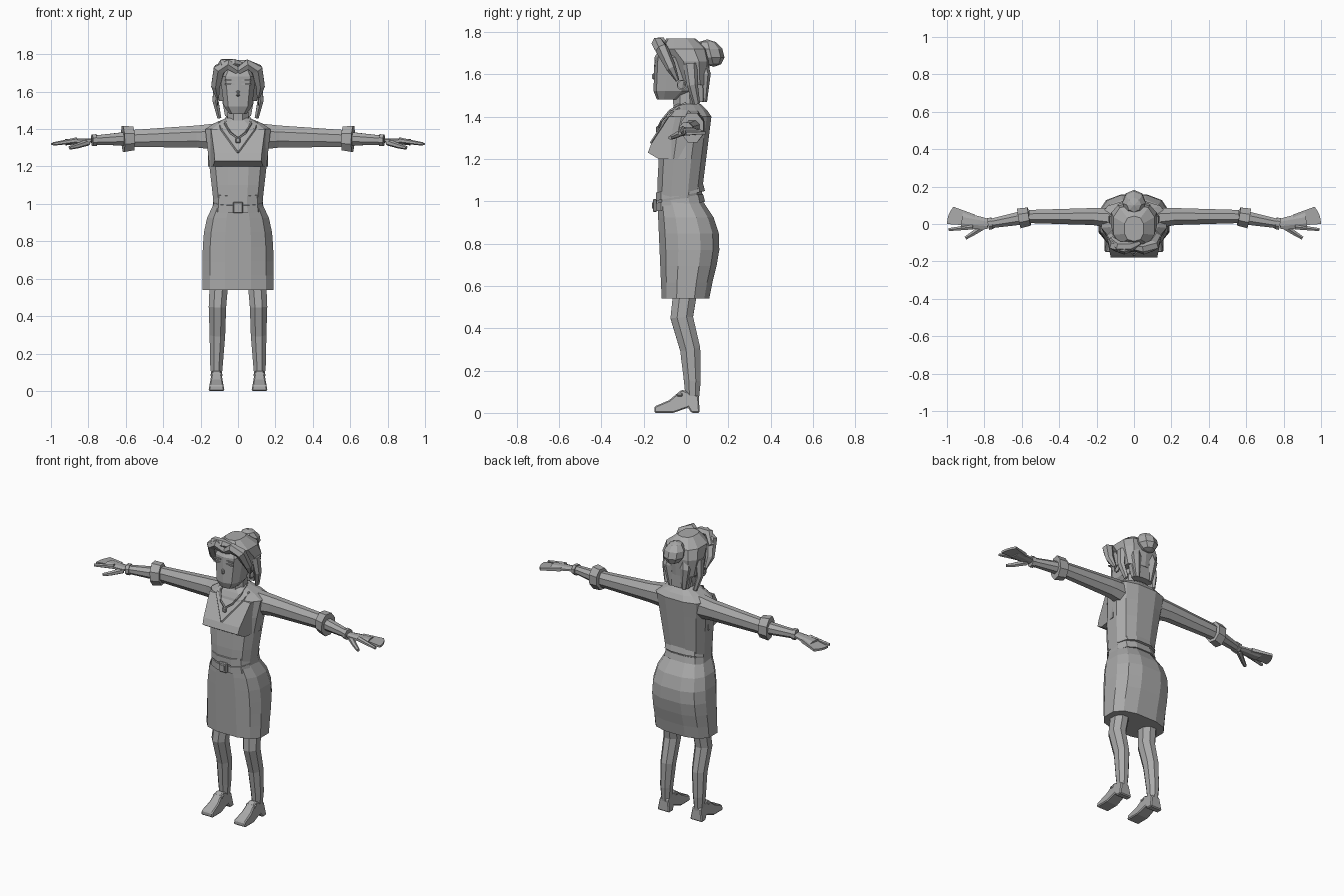
import bpy, bmesh, math
from mathutils import Vector

if "Cube" in bpy.data.objects:
    bpy.data.objects.remove(bpy.data.objects["Cube"])

shade = (0.4, 0.4, 0.4, 1)
grey = bpy.data.materials.new("plain_grey")
grey.use_nodes = True
grey.diffuse_color = shade
grey.node_tree.nodes["Principled BSDF"].inputs["Base Color"].default_value = shade

BACKWARD = Vector((0, 1, 0))
UPWARD = Vector((0, 0, 1))
SIDEWAYS = Vector((1, 0, 0))


def finish(name, bm, mirror=False, bevel=0):
    bmesh.ops.recalc_face_normals(bm, faces=bm.faces)
    mesh = bpy.data.meshes.new(name)
    bm.to_mesh(mesh)
    bm.free()
    mesh.materials.append(grey)
    obj = bpy.data.objects.new(name, mesh)
    bpy.context.collection.objects.link(obj)
    if bevel:
        modifier = obj.modifiers.new("Bevel", 'BEVEL')
        modifier.width, modifier.segments = bevel, 1
    if mirror:
        obj.modifiers.new("Mirror", 'MIRROR').use_mirror_merge = False


def skin(name, rings, mirror=False, closed=False, bevel=0):
    """Join rings of points into one surface, capped unless closed in a loop."""
    bm = bmesh.new()
    loops = [[bm.verts.new(point) for point in ring] for ring in rings]
    pairs = list(zip(loops, loops[1:]))
    if closed:
        pairs.append((loops[-1], loops[0]))
    else:
        bm.faces.new(loops[0])
        bm.faces.new(loops[-1])
    for lower, upper in pairs:
        for i in range(len(lower)):
            bm.faces.new((lower[i - 1], lower[i], upper[i], upper[i - 1]))
    finish(name, bm, mirror, bevel)


def circle(sides):
    """Points of a regular polygon with flat sides on its axes."""
    angles = [math.tau * (i + 0.5) / sides for i in range(sides)]
    return [(math.cos(angle), math.sin(angle)) for angle in angles]


def loft(name, levels, sides=12, power=0.75, tilt=0):
    """Stack of rounded sections: height, half width, front y, back y."""
    def soften(value):
        return math.copysign(abs(value) ** power, value)

    widest = soften(math.cos(math.pi / sides))
    section = [(soften(c) / widest, soften(s) / widest) for c, s in circle(sides)]
    rings = []
    for z, half, front, back in levels:
        middle, depth = (front + back) / 2, (back - front) / 2
        ring = [Vector((c * half, middle + s * depth, z)) for c, s in section]
        rings.append([point + UPWARD * tilt * point.y for point in ring])
    skin(name, rings)


def tube(name, path, start, end, flat=1, bulge=0, up=UPWARD, sides=8, mirror=True, closed=False):
    """Sweep along a path; the radius runs from start to end, with a bulge midway."""
    path = [Vector(point) for point in path]
    last = len(path) - 1
    rings = []
    for i, centre in enumerate(path):
        if closed:
            along = path[(i + 1) % len(path)] - path[i - 1]
        else:
            along = path[min(i + 1, last)] - path[max(i - 1, 0)]
        side = along.cross(up).normalized()
        top = side.cross(along).normalized()
        t = i / last
        radius = start + (end - start) * t + bulge * math.sin(math.pi * t)
        rings.append([centre + radius * (side * c + top * s * flat) for c, s in circle(sides)])
    skin(name, rings, mirror, closed)


def slab(name, outline, place, mirror=False, bevel=0):
    """Prism between two copies of an outline; place(u, v, side) puts each point."""
    ends = [[place(u, v, side) for u, v in outline] for side in (-1, 1)]
    skin(name, ends, mirror, bevel=bevel)


def box(name, centre, size, mirror=False, bevel=0):
    x, y, z = centre
    width, depth, height = (length / 2 for length in size)
    outline = [(-depth, -height), (depth, -height), (depth, height), (-depth, height)]
    slab(name, outline, lambda u, v, side: (x + side * width, y + u, z + v), mirror, bevel)


# Body landmarks
hem, waist, chest = 0.54, 1.0, 1.4
shoulder = Vector((0.22, 0.04, 1.36))
elbow = Vector((0.56, 0.04, 1.35))
wrist = Vector((0.78, 0, 1.34))
palm_end = Vector((0.92, 0.02, 1.33))
ankle_x = 0.115

# Skirt narrows sharply near the waist and is fullest behind
skirt = []
for i in range(7):
    t = i / 6
    seat = math.sin(math.pi * t ** 1.3)
    skirt.append((hem + (waist - hem) * t, 0.19 - 0.06 * t ** 5,
                  -0.115 - 0.02 * t, 0.11 + 0.05 * seat - 0.03 * t ** 6))
loft("skirt", skirt)

# Blouse widens to the chest, then closes over the shoulders to the neck
blouse = []
for i in range(5):
    t = i / 4
    blouse.append((waist + (chest - waist) * t, 0.13 + 0.045 * t,
                   0.05 * t ** 3 - 0.135, 0.07 + 0.05 * t))
blouse += [(1.43, 0.13, -0.07, 0.1), (1.46, 0.06, -0.05, 0.07)]
loft("blouse", blouse)
slab("bust", [(-0.13, 1.2), (-0.18, 1.23), (-0.165, 1.27), (-0.08, chest), (0, chest), (0, 1.2)],
     lambda u, v, side: (side * (0.16 + u * 0.2), u, v))

# Belt with buckle, and the blouse hem above it
for name, low, half in (("belt", 0.98, 0.136), ("blouse_hem", 1.03, 0.133)):
    loft(name, [(low, half, -0.142, 0.09), (low + 0.04, half - 0.005, -0.142, 0.08)], tilt=0.2)
box("buckle", (0, -0.147, 0.98), (0.055, 0.02, 0.06), bevel=0.005)
box("buckle_bar", (0, -0.155, 0.98), (0.03, 0.01, 0.03))

# Neck and head
tube("neck", [(0, 0, 1.4), (0, -0.01, 1.56)], 0.065, 0.055, up=BACKWARD, mirror=False)
loft("face", [(1.48, 0.045, -0.135, -0.03), (1.52, 0.075, -0.15, 0.03),
              (1.68, 0.095, -0.145, 0.07), (1.74, 0.06, -0.11, 0.05)], sides=10)
box("nose", (0, -0.15, 1.59), (0.02, 0.02, 0.03), bevel=0.006)
for name, height in (("brow", 1.66), ("eye", 1.64)):
    box(name, (0.045, -0.145, height), (0.05, 0.008, 0.008), mirror=True)

# Hair mass
loft("hair_cap", [(1.55, 0.1, -0.02, 0.1), (1.66, 0.122, -0.06, 0.11),
                  (1.72, 0.11, -0.12, 0.1), (1.77, 0.05, -0.09, 0.04)], sides=10)
tube("nape_hair", [(0, 0.06, 1.62), (0, 0.07, 1.47)], 0.105, 0.075, flat=0.4, up=BACKWARD, mirror=False)

# Hair locks
tube("swept_fringe", [(0, -0.125, 1.71), (0.05, -0.135, 1.745), (0.1, -0.115, 1.72),
                      (0.12, -0.07, 1.63), (0.11, -0.04, 1.57)],
     0.02, 0.01, flat=0.9, bulge=0.02, up=BACKWARD, sides=6)
tube("fringe_crest", [(-0.12, -0.08, 1.7), (-0.08, -0.12, 1.75), (-0.02, -0.12, 1.75), (0.03, -0.1, 1.74)],
     0.015, 0.015, bulge=0.015, up=BACKWARD, sides=6, mirror=False)
tube("side_lock", [(0.11, 0.02, 1.65), (0.12, 0.03, 1.55), (0.1, 0.05, 1.46)],
     0.025, 0.012, flat=1.4, up=BACKWARD, sides=6)
tube("back_lock", [(0.04, 0.06, 1.72), (0.06, 0.09, 1.6), (0.045, 0.085, 1.47)],
     0.03, 0.018, flat=0.8, bulge=0.01, up=BACKWARD, sides=6)

# Bun, leaning back
bm = bmesh.new()
bmesh.ops.create_uvsphere(bm, u_segments=8, v_segments=5, radius=0.065)
for vert in bm.verts:
    vert.co += Vector((0, 0.115 - vert.co.z * 0.25, 1.7))
finish("hair_bun", bm)

# Jewellery and neckline
hoop = [(0.11, 0.022 * c - 0.02, 0.022 * s + 1.55) for c, s in circle(8)]
tube("hoop_earring", hoop, 0.005, 0.005, up=SIDEWAYS, sides=4, closed=True)
tube("necklace", [(0, -0.13, 1.35), (0.04, -0.115, 1.38), (0.07, -0.075, 1.43), (0.06, 0, 1.465)],
     0.006, 0.006, sides=4)
box("pendant", (0, -0.135, 1.34), (0.025, 0.015, 0.03), bevel=0.005)
tube("neckline_edge", [(0, -0.165, 1.275), (0.09, -0.085, 1.4), (0.1, -0.03, 1.44)],
     0.006, 0.006, sides=4)

# Arms
tube("sleeve", [(0.1, 0.03, 1.36), shoulder, elbow], 0.06, 0.038, flat=1.3)
tube("cuff", [elbow.lerp(wrist, t) for t in (0, 0.25)], 0.053, 0.058, flat=1.3)
tube("forearm", [elbow, wrist], 0.042, 0.026)
tube("bracelet", [wrist.lerp(elbow, t) for t in (0, 0.1)], 0.034, 0.034)

# Hands: the outer fingers spread as one fan
tube("palm", [wrist, wrist.lerp(palm_end, 0.4), palm_end], 0.03, 0.045, flat=0.4)
fan = [(0.85, 0.05), (0.85, -0.01)]
for i in range(5):
    angle = i * 0.18
    fan.append((0.86 + 0.14 * math.cos(angle), 0.14 * math.sin(angle)))
slab("fingers", fan, lambda u, v, side: (u, v, 1.42 - u * 0.1 + side * (1.2 - u) * 0.03), mirror=True)
tube("forefinger", [(0.86, -0.015, 1.34), (0.99, -0.03, 1.32)], 0.016, 0.009, sides=6)
tube("thumb", [(0.8, -0.01, 1.33), (0.86, -0.05, 1.31), (0.9, -0.075, 1.3)], 0.018, 0.01, sides=6)

# Legs
tube("leg", [(0.1, 0, 0.6), (0.11, -0.02, 0.45), (0.11, 0.02, 0.3), (ankle_x, 0.03, 0.15),
             (ankle_x, 0.03, 0.05)], 0.054, 0.028, flat=1.15, bulge=0.004, up=BACKWARD)

# Shoes, narrower towards the top
slab("shoe", [(-0.15, 0), (-0.15, 0.03), (-0.08, 0.06), (-0.02, 0.11), (0.06, 0.08),
              (0.065, 0), (0.025, 0), (0.01, 0.025), (-0.06, 0)],
     lambda u, v, side: (ankle_x + side * (0.043 - v * 0.18), u, v), mirror=True, bevel=0.006)
box("shoe_strap", (ankle_x, -0.03, 0.085), (0.065, 0.03, 0.02), mirror=True, bevel=0.006)
